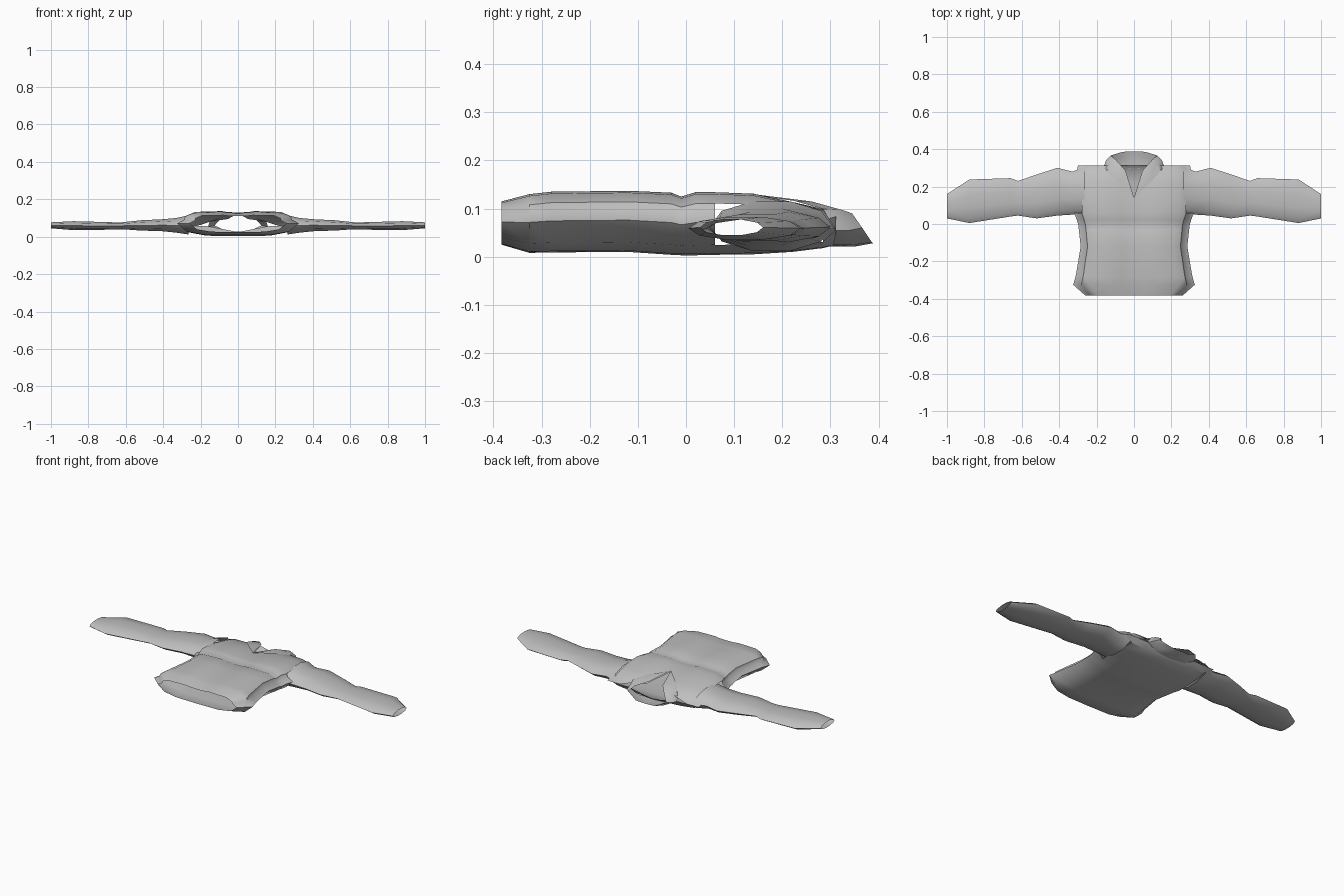
import bpy, bmesh
from math import cos, sin, pi, radians

if "Cube" in bpy.data.objects:
    bpy.data.objects.remove(bpy.data.objects["Cube"])

grey = bpy.data.materials.new("grey cloth")
grey.use_nodes = True
grey.diffuse_color = (0.52, 0.52, 0.52, 1)
bsdf = grey.node_tree.nodes["Principled BSDF"]
bsdf.inputs["Base Color"].default_value = grey.diffuse_color
bsdf.inputs["Roughness"].default_value = 0.9


def loft(name, rings, closed=False, skip=lambda ring, seg: False, flip=False):
    """Skin a list of point rings and mirror the half across x = 0."""
    bm = bmesh.new()
    rows = [[bm.verts.new(p) for p in ring] for ring in rings]
    count = len(rows[0])
    for i in range(len(rows) - 1):
        for j in range(count if closed else count - 1):
            if skip(i, j):
                continue
            k = (j + 1) % count
            quad = [rows[i][j], rows[i][k], rows[i + 1][k], rows[i + 1][j]]
            bm.faces.new(quad[::-1] if flip else quad)
    bmesh.ops.remove_doubles(bm, verts=bm.verts, dist=0.0005)
    mesh = bpy.data.meshes.new(name)
    bm.to_mesh(mesh)
    bm.free()
    obj = bpy.data.objects.new(name, mesh)
    bpy.context.collection.objects.link(obj)
    mesh.materials.append(grey)
    mirror = obj.modifiers.new("mirror", "MIRROR")
    mirror.merge_threshold = 0.001
    bpy.ops.object.select_all(action="DESELECT")
    obj.select_set(True)
    bpy.context.view_layer.objects.active = obj
    bpy.ops.object.shade_smooth_by_angle(angle=radians(42))
    return obj


# Jacket body: y, half width, bottom z, top z, half width of neck opening
body = [
    (-0.383, 0.26, 0.025, 0.115, 0), (-0.325, 0.325, 0.008, 0.130, 0),
    (-0.28, 0.312, 0.009, 0.135, 0), (-0.12, 0.285, 0.01, 0.137, 0),
    (-0.03, 0.295, 0.004, 0.133, 0), (-0.01, 0.297, 0.003, 0.125, 0),
    (0.02, 0.305, 0.003, 0.134, 0), (0.06, 0.32, 0.004, 0.134, 0),
    (0.14, 0.32, 0.005, 0.131, 0), (0.22, 0.315, 0.01, 0.114, 0.03),
    (0.285, 0.305, 0.018, 0.099, 0.055), (0.312, 0.30, 0.025, 0.088, 0.13),
]


def body_ring(y, w, low, high, neck):
    h = high - low
    shoulder = y > 0.3
    # Back centre, round the side, past the stepped front panel, to the placket
    shape = [(0, 0), (0.55, 0.02), (0.84, 0.16), (1, 0.52), (0.89, 0.68),
             (0.87, 0.82), (0.74, 0.97), (0.3, 1), (0.2, 0.96), (0, 0.94)]
    ring = []
    for i, (fx, fz) in enumerate(shape):
        x = fx * w
        if i > 5:
            x = max(x, neck)
        if shoulder and fx > 0.5:
            fz = 0.5
        ring.append((x, y, low + fz * h))
    return ring


armhole = range(7, 10)
loft("jacket_body", [body_ring(*s) for s in body],
     skip=lambda i, j: i in armhole and j in (2, 3, 4), flip=True)

# Sleeves: x, near y, far y, bottom z, top z
sleeve = [
    (0.265, 0.05, 0.305, 0.012, 0.115), (0.33, 0.05, 0.28, 0.022, 0.10),
    (0.41, 0.045, 0.30, 0.03, 0.093), (0.52, 0.03, 0.265, 0.033, 0.088),
    (0.62, 0.045, 0.23, 0.04, 0.077), (0.66, 0.04, 0.245, 0.038, 0.077),
    (0.88, 0.005, 0.238, 0.035, 0.083), (1, 0.03, 0.16, 0.045, 0.077),
]


def sleeve_ring(x, near, far, low, high, sides=10):
    ring = []
    for i in range(sides):
        a = 2 * pi * i / sides
        ring.append((x, (near + far) / 2 + cos(a) * (far - near) / 2,
                     (low + high) / 2 + sin(a) * (high - low) / 2 / sin(pi * 0.4)))
    return ring


loft("sleeves", [sleeve_ring(*s) for s in sleeve], closed=True, flip=True)

# Collar: base loop on the shoulders, standing band, then neck edge
base = [(0, 0.295, 0.021), (0.10, 0.305, 0.024), (0.16, 0.312, 0.055),
        (0.145, 0.285, 0.099), (0.09, 0.225, 0.116), (0, 0.14, 0.128)]
band = [(0, 0.35, 0.021), (0.09, 0.35, 0.025), (0.15, 0.34, 0.055),
        (0.12, 0.325, 0.097), (0.062, 0.26, 0.115), (0, 0.14, 0.13)]
rim = [(0, 0.388, 0.028), (0.06, 0.386, 0.03), (0.125, 0.366, 0.06),
       (0.098, 0.345, 0.09), (0.045, 0.285, 0.108), (0, 0.14, 0.13)]
loft("collar", [base, band, rim], flip=True)
